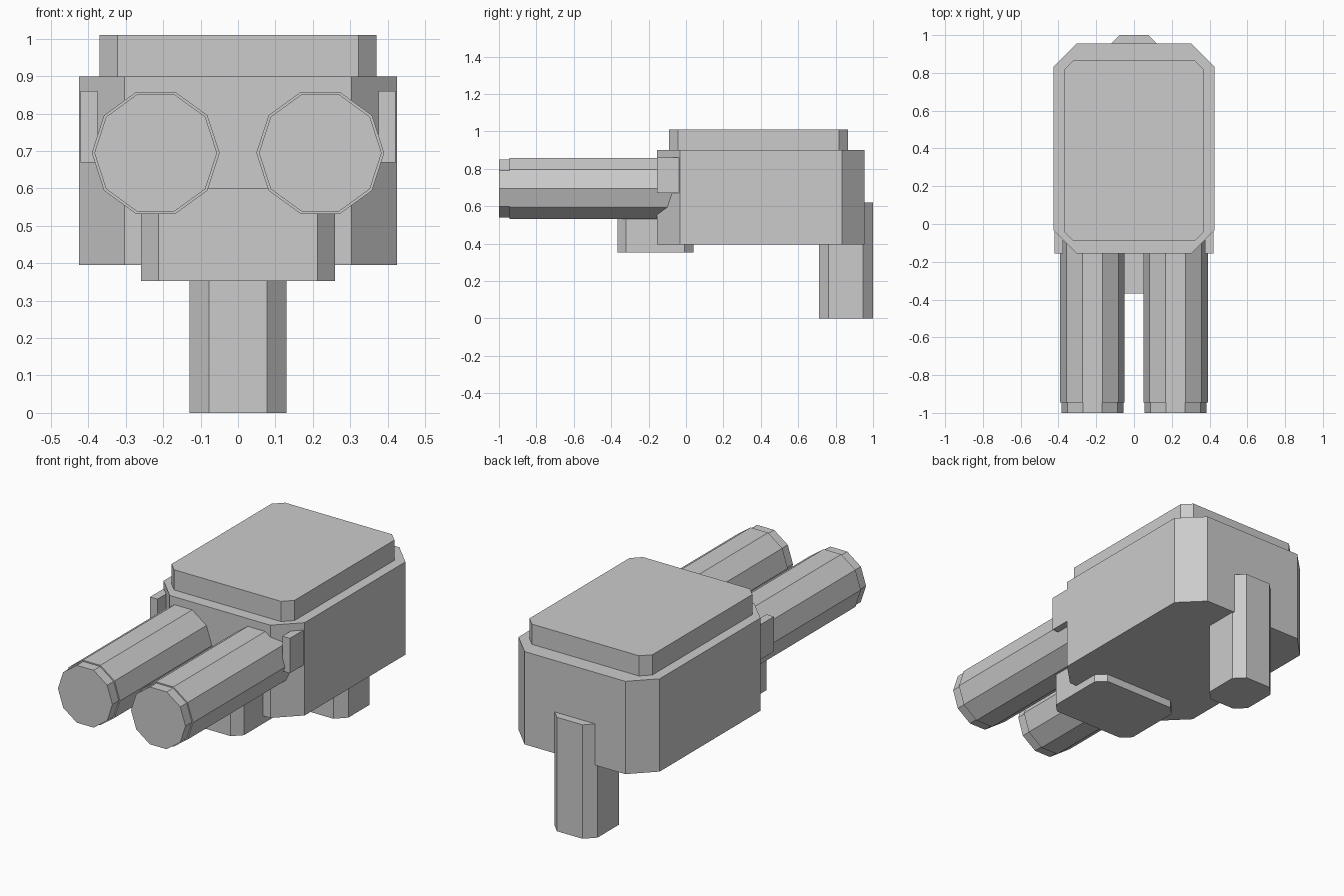
import bpy, bmesh, math

if "Cube" in bpy.data.objects:
    bpy.data.objects.remove(bpy.data.objects["Cube"])

grey = bpy.data.materials.new("plain grey")
grey.diffuse_color = (0.6, 0.6, 0.6, 1)
grey.use_nodes = True
grey.node_tree.nodes["Principled BSDF"].inputs["Base Color"].default_value = grey.diffuse_color


def finish(name, bm):
    bmesh.ops.recalc_face_normals(bm, faces=bm.faces)
    mesh = bpy.data.meshes.new(name)
    bm.to_mesh(mesh)
    bm.free()
    mesh.materials.append(grey)
    obj = bpy.data.objects.new(name, mesh)
    bpy.context.collection.objects.link(obj)
    return obj


def block(name, x, y, z, cut=0.0):
    """Box between ranges, with its upright edges chamfered by cut."""
    bm = bmesh.new()
    bmesh.ops.create_cube(bm, size=1)
    for v in bm.verts:
        v.co = [lo + (c + 0.5) * (hi - lo) for c, (lo, hi) in zip(v.co, (x, y, z))]
    if cut:
        upright = [e for e in bm.edges if abs(e.verts[0].co.z - e.verts[1].co.z) > 0.01]
        bmesh.ops.bevel(bm, geom=upright, offset=cut, offset_type='OFFSET',
                        segments=1, affect='EDGES')
    return finish(name, bm)


def barrel(name, cx, cz):
    """Ten-sided tube along y with a slightly narrower stepped tip."""
    bm = bmesh.new()
    rings = []
    for y, r in ((0.0, 0.171), (-0.945, 0.171), (-0.945, 0.164), (-1.0, 0.164)):
        rings.append([bm.verts.new((cx + r * math.cos(i * math.tau / 10), y,
                                    cz + r * math.sin(i * math.tau / 10)))
                      for i in range(10)])
    for a, b in zip(rings, rings[1:]):
        for i in range(10):
            j = (i + 1) % 10
            bm.faces.new((a[i], a[j], b[j], b[i]))
    bm.faces.new(rings[0])
    bm.faces.new(rings[-1])
    return finish(name, bm)


# Main housing and raised lid
block("housing", (-0.425, 0.425), (-0.155, 0.955), (0.395, 0.90), 0.122)
block("lid", (-0.37, 0.37), (-0.09, 0.865), (0.89, 1.01), 0.048)

# Support under the barrels and rear post
block("front_support", (-0.26, 0.26), (-0.367, 0.04), (0.353, 0.60), 0.047)
block("rear_post", (-0.13, 0.13), (0.71, 1.0), (0.0, 0.62), 0.053)

# Twin barrels with small lugs beside them
for side, s in (("left", -1), ("right", 1)):
    barrel(side + "_barrel", s * 0.22, 0.695)
    block(side + "_lug", sorted((s * 0.376, s * 0.421)), (-0.155, -0.03), (0.67, 0.86))
